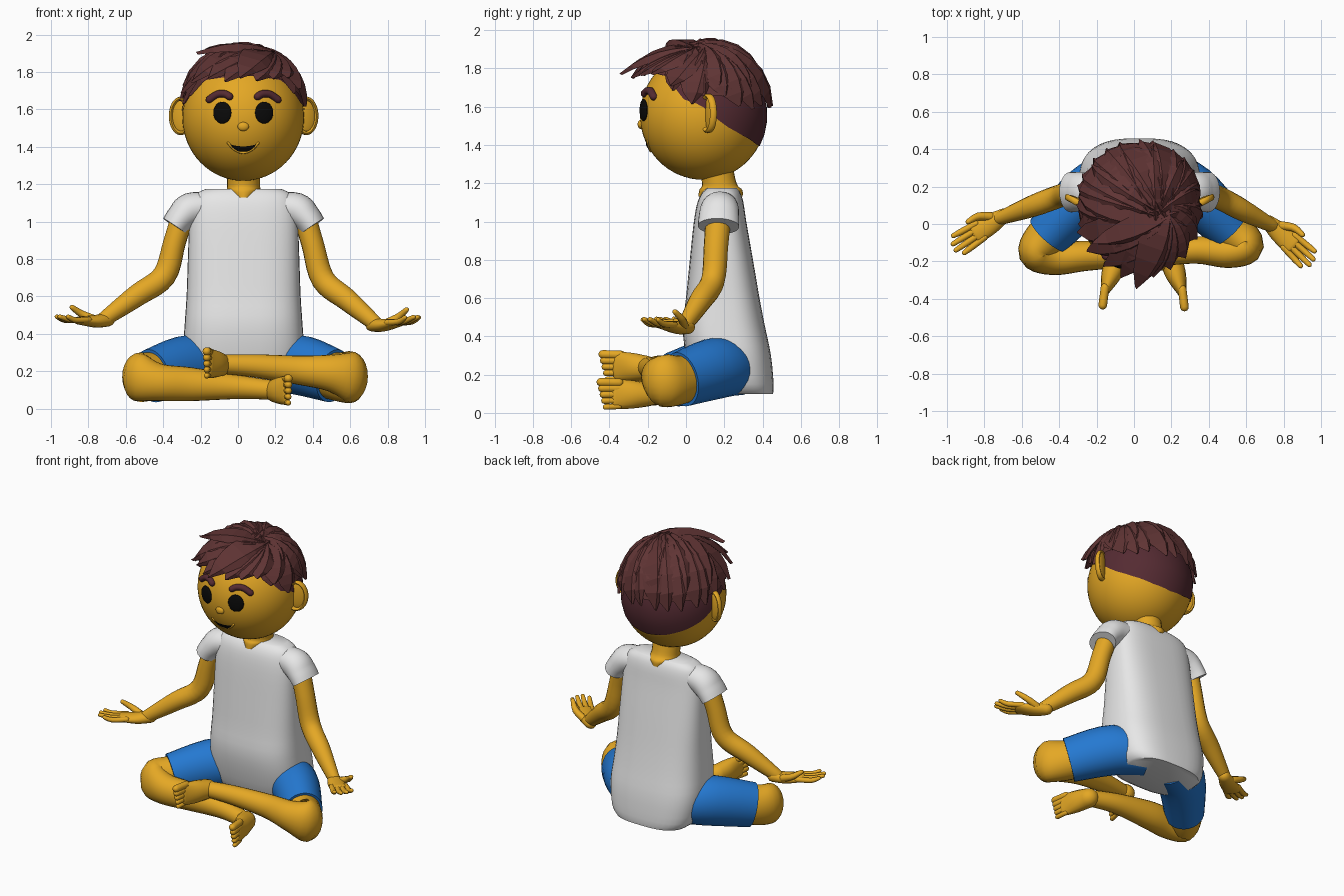
import bpy, bmesh, math, random
from mathutils import Vector as V, Matrix

random.seed(4)
if "Cube" in bpy.data.objects:
    bpy.data.objects.remove(bpy.data.objects["Cube"])


def material(name, r, g, b):
    m = bpy.data.materials.new(name)
    m.use_nodes = True
    m.diffuse_color = (r, g, b, 1)
    m.node_tree.nodes["Principled BSDF"].inputs["Base Color"].default_value = (r, g, b, 1)
    return m


SKIN = material("skin", 0.78, 0.39, 0.018)
SHIRT = material("white_cotton", 0.8, 0.8, 0.8)
SHORTS = material("blue_cloth", 0.018, 0.19, 0.64)
HAIR = material("brown_hair", 0.115, 0.034, 0.034)
SHAVED = material("short_dark_hair", 0.09, 0.024, 0.032)
BLACK = material("black", 0.003, 0.003, 0.003)


def finish(name, bm, mat, angle=50):
    bmesh.ops.recalc_face_normals(bm, faces=bm.faces)
    me = bpy.data.meshes.new(name)
    bm.to_mesh(me)
    bm.free()
    me.materials.append(mat)
    if angle:
        me.shade_smooth()
        me.set_sharp_from_angle(angle=math.radians(angle))
    ob = bpy.data.objects.new(name, me)
    bpy.context.collection.objects.link(ob)


def spline(keys, k):
    """Smooth list of (x, y, z, a, b) stations through the keys."""
    out = []
    for i in range(len(keys) - 1):
        p = [V(keys[min(max(j, 0), len(keys) - 1)]) for j in range(i - 1, i + 3)]
        for s in range(k):
            t = s / k
            out.append(p[1] + t / 2 * (p[2] - p[0]) + t * t / 2 * (2 * p[0] - 5 * p[1] + 4 * p[2] - p[3])
                       + t ** 3 / 2 * (3 * p[1] - p[0] - 3 * p[2] + p[3]))
    return out + [V(keys[-1])]


def tube(bm, keys, ref=(0, 0, 1), n=16, k=5, power=2, rounded=True, axis=None):
    """Loft ellipses: a is the half width across, b the half width toward ref."""
    st = spline(keys, k)
    pos = [V(s[:3]) for s in st]
    rings = []
    for i, s in enumerate(st):
        t = axis or (pos[min(i + 1, len(st) - 1)] - pos[max(i - 1, 0)]).normalized()
        side = V(ref).cross(t).normalized()
        up = t.cross(side)
        end = -1 if i == 0 else 1 if i == len(st) - 1 else 0
        steps = [(0, 1)]
        if end and rounded:
            steps += [(math.sin(q), math.cos(q)) for q in (0.5, 0.95, 1.35)]
        if end < 0:
            steps.reverse()
        for push, shrink in steps:
            c = pos[i] + t * end * push * min(s[3], s[4])
            ring = []
            for j in range(n):
                u, w = math.cos(math.tau * j / n), math.sin(math.tau * j / n)
                u, w = (math.copysign(abs(q) ** (2 / power), q) for q in (u, w))
                ring.append(bm.verts.new(c + shrink * (side * u * s[3] + up * w * s[4])))
            rings.append(ring)
    for r, q in zip(rings, rings[1:]):
        for j in range(n):
            bm.faces.new((r[j], r[j - 1], q[j - 1], q[j]))
    bm.faces.new(rings[0])
    bm.faces.new(rings[-1])


def ball(bm, loc, scale, turn=0, seg=24):
    m = Matrix.Translation(loc) @ Matrix.Rotation(turn, 4, "Z") @ Matrix.Diagonal((*scale, 1))
    bmesh.ops.create_uvsphere(bm, u_segments=seg, v_segments=seg * 2 // 3, radius=1, matrix=m)


def part(name, mat, keys, **kw):
    bm = bmesh.new()
    tube(bm, keys, **kw)
    finish(name, bm, mat)


# Torso and neck
part("shirt_body", SHIRT, [
    (.03, .28, .1, .25, .175), (.03, .25, .15, .295, .208), (.03, .222, .3, .322, .222),
    (.03, .198, .45, .315, .215), (.03, .192, .6, .305, .192), (.03, .185, .8, .298, .165),
    (.03, .178, 1.0, .29, .137), (.03, .18, 1.1, .275, .12), (.03, .184, 1.15, .25, .1),
    (.03, .187, 1.175, .2, .078)], ref=(0, 1, 0), n=40, k=3, power=2.9, rounded=False, axis=V((0, 0, 1)))
part("neck", SKIN, [(.03, .18, 1.13, .06, .116), (.03, .182, 1.165, .088, .112),
                    (.03, .174, 1.2, .088, .09), (.03, .15, 1.32, .09, .09)],
     ref=(0, 1, 0), n=24, rounded=False, axis=V((0, 0, 1)))

# Head, ears and nose
HEAD, HEAD_R = V((.028, .09, 1.555)), V((.325, .33, .337))


def face_point(x, z, lift=0):
    dx, dz = (x - HEAD.x) / HEAD_R.x, (z - HEAD.z) / HEAD_R.z
    return V((x, HEAD.y - HEAD_R.y * math.sqrt(1 - dx * dx - dz * dz) - lift, z))


bm = bmesh.new()
ball(bm, HEAD, HEAD_R, seg=48)
finish("head", bm, SKIN)
for side, label in ((-1, "right"), (1, "left")):
    bm = bmesh.new()
    c, turn = V((.03 + side * .335, .125, 1.565)), side * .45
    ball(bm, c, (.062, .017, .092), turn)
    rim = []
    for i in range(13):
        q = -2.2 + 4.4 * i / 12
        x = .06 * math.cos(q) * side
        rim.append((c.x + x * math.cos(turn), c.y + x * math.sin(turn) - .008,
                    c.z + .092 * math.sin(q), .011, .018))
    tube(bm, rim, ref=(0, 1, 0), n=8, k=2)
    finish(label + "_ear", bm, SKIN)
    # Eyes and eyebrows
    bm = bmesh.new()
    ex = .028 + side * .112
    ball(bm, face_point(ex, 1.582, .003), (.051, .014, .058), side * .33)
    finish(label + "_eye", bm, BLACK)
    arch = [(.075, 1.668), (.1, 1.682), (.14, 1.68), (.183, 1.652)]
    part(label + "_eyebrow", SHAVED,
         [(*face_point(.03 + side * x, z, .004), .02, .021) for x, z in arch], ref=(0, 1, 0), n=10)
bm = bmesh.new()
ball(bm, face_point(.028, 1.508), (.03, .016, .024))
finish("nose", bm, SKIN)

# Mouth plate and smiling lip
bm = bmesh.new()
cols = []
for i in range(17):
    t = i / 8 - 1
    x, top = .028 + .068 * t, 1.402 + .01 * t * t
    cols.append([bm.verts.new(face_point(x, top - d * (1 - t ** 4) - .001 * d, .006)) for d in (0, .014, .028)])
for a, b in zip(cols, cols[1:]):
    for j in (0, 1):
        bm.faces.new((a[j], b[j], b[j + 1], a[j + 1]))
finish("mouth", bm, BLACK)
part("lower_lip", SKIN, [(*face_point(.028 + .08 * t, 1.368 + .052 * t * t), .007, .007)
                         for t in (-1, -.6, 0, .6, 1)], ref=(0, 1, 0), n=8)

# Hair shells following a hairline given as (azimuth from front, elevation) in degrees
SCALP, SCALP_R = V((.028, .105, 1.575)), V((.333, .335, .35))


def line_at(line, a):
    a = abs((a + 180) % 360 - 180)
    for (a0, e0), (a1, e1) in zip(line, line[1:]):
        if a <= a1:
            return e0 + (e1 - e0) * (a - a0) / (a1 - a0)


def direction(a, e):
    a, e = math.radians(a), math.radians(e)
    return V((math.sin(a) * math.cos(e), -math.cos(a) * math.cos(e), math.sin(e)))


def shell(name, center, radii, line, mat):
    bm = bmesh.new()
    rows = []
    for a in range(0, 360, 6):
        e = line_at(line, a)
        rows.append([bm.verts.new(center + direction(a, e + (89.5 - e) * j / 10) * radii) for j in range(11)])
    for i, r in enumerate(rows):
        for j in range(10):
            bm.faces.new((rows[i - 1][j], r[j], r[j + 1], rows[i - 1][j + 1]))
    finish(name, bm, mat)


shell("shaved_hair", HEAD, HEAD_R * 1.015,
      [(0, 42), (50, 36), (72, 14), (88, 9), (98, 0), (112, -10), (130, -18), (155, -26), (180, -29)], SHAVED)
shell("hair_base", SCALP, SCALP_R, [(0, 36), (45, 33), (75, 14), (180, 12)], HAIR)


def lock(bm, whorl, tip, width, thick):
    """Tapered faceted blade that follows the scalp from the whorl to a tip."""
    d0 = whorl.normalized()
    d1 = V([(tip[i] - SCALP[i]) / SCALP_R[i] for i in range(3)])
    reach, d1 = d1.length, d1.normalized()
    n, path = 6, []
    for i in range(n + 1):
        t = i / n
        d = d0.slerp(d1, t)
        path.append((SCALP + d * SCALP_R * (1 + (reach - 1) * t * t + .04 * math.sin(math.pi * t)), d))
    rings = []
    for i, (p, d) in enumerate(path):
        tan = (path[min(i + 1, n)][0] - path[max(i - 1, 0)][0]).normalized()
        w = tan.cross(d).normalized() * width * max(.06, math.sin(math.pi * (.12 + .88 * i / n)) ** .6)
        h = d * thick * (1 - .7 * i / n)
        rings.append([bm.verts.new(q) for q in (p - w - h * .8, p - w * .5 + h, p + w - h * .5, p - h)])
    for r, q in zip(rings, rings[1:]):
        for j in range(4):
            bm.faces.new((r[j - 1], r[j], q[j], q[j - 1]))
    bm.faces.new(rings[0])
    bm.faces.new(rings[-1])


def crown(spread):
    return V((.4 + random.uniform(-spread, spread), -.15 + random.uniform(-spread, spread), .9))


bm = bmesh.new()
for a in range(60, 304, 15):
    e = line_at([(0, 24), (60, 20), (76, 6), (92, 14), (110, 6), (180, 4)], a) + random.uniform(-4, 5)
    tip = SCALP + direction(a + random.uniform(-3, 3), e) * SCALP_R * 1.025
    lock(bm, crown(.15), tip, random.uniform(.08, .105), .026)
for a in range(70, 300, 32):
    tip = SCALP + direction(a, random.uniform(18, 32)) * SCALP_R * 1.05
    lock(bm, crown(.1), tip, .1, .03)
finish("hair_locks", bm, HAIR, 0)
# Swept fringe
bm = bmesh.new()
for tip in ((-.3, -.04, 1.69), (-.25, -.14, 1.745), (-.16, -.22, 1.765), (-.07, -.28, 1.75), (.01, -.34, 1.77),
            (.1, -.28, 1.755), (.19, -.24, 1.765), (.27, -.18, 1.77), (.33, -.08, 1.71)):
    lock(bm, crown(.08), V(tip), .095, .03)
lock(bm, crown(0), V((-.22, -.1, 1.9)), .07, .035)
finish("hair_fringe", bm, HAIR, 0)


# Arms with open upturned hands
def hand(bm, wrist, f, out):
    def at(a, b, c, r, s):
        return (*(wrist + f * a + out * b + V((0, 0, c))), r, s)
    tube(bm, [at(-.03, 0, 0, .038, .036), at(.05, 0, -.008, .054, .034), at(.15, 0, -.004, .058, .022)])
    for i in range(4):
        b = -.043 + .029 * i
        tip = (.27, .3, .295, .27)[i]
        tube(bm, [at(.12, b, 0, .017, .017), at(.21, b * 1.15, -.002, .017, .016),
                  at(tip - .012, b * 1.25, .016, .013, .012)], n=10, k=3)
    tube(bm, [at(.03, .03, 0, .024, .024), at(.09, .07, .03, .021, .02), at(.15, .075, .066, .014, .014)], n=10, k=3)


for label, side, shoulder, elbow, wrist, f in (
        ("right", -1, V((-.28, .175, 1.08)), V((-.395, .15, .71)), V((-.72, .03, .475)), V((-.84, -.54, .0))),
        ("left", 1, V((.34, .175, 1.08)), V((.455, .14, .69)), V((.74, -.01, .45)), V((.73, -.68, .08)))):
    bm = bmesh.new()
    mid, fore = shoulder.lerp(elbow, .5), elbow.lerp(wrist, .45)
    tube(bm, [(*shoulder, .062, .068), (*mid, .06, .064), (*elbow, .064, .062),
              (*fore, .06, .058), (*wrist, .04, .036)], ref=(0, 1, .2))
    hand(bm, wrist, f, V((-f.y * side, f.x * side, 0)))
    finish(label + "_arm", bm, SKIN)
    x = .03 + side * .2
    part(label + "_sleeve", SHIRT, [(x - side * .04, .182, 1.085, .07, .085), (x + side * .08, .176, 1.065, .09, .1),
                                    (x + side * .135, .172, 1.02, .08, .106), (x + side * .168, .17, .975, .074, .108)],
         ref=(0, 1, 0), n=24, rounded=False)

# Crossed legs, shorts and feet
legs = (
    ("right", [(-.06, .28, .21, .14, .12), (-.25, .16, .235, .15, .16), (-.46, -.06, .175, .125, .145)],
     [(-.525, -.155, .165, .092, .13), (-.42, -.185, .14, .088, .1), (-.25, -.17, .13, .08, .09),
      (0, -.17, .115, .062, .064), (.18, -.2, .1, .052, .052)], (.2, -.2, .095), (.258, -.37, .098)),
    ("left", [(.12, .28, .21, .14, .12), (.31, .17, .235, .15, .16), (.51, -.025, .175, .125, .145)],
     [(.6, -.115, .17, .095, .138), (.5, -.15, .19, .085, .1), (.33, -.14, .205, .072, .078),
      (.1, -.17, .228, .06, .062), (-.07, -.2, .237, .052, .052)], (-.095, -.2, .235), (-.155, -.36, .243)))
for label, cloth, shin, heel, toes in legs:
    part(label + "_shorts_leg", SHORTS, cloth, n=28, rounded=False)
    part(label + "_leg", SKIN, [(*cloth[1][:3], .1, .11), (*cloth[2][:3], .112, .128)] + shin, n=24, k=6)
    bm = bmesh.new()
    h, t = V(heel), V(toes)
    tube(bm, [(*h, .062, .062), (*h.lerp(t, .5), .052, .074), (*t, .024, .078)])
    for i in range(5):
        z = -.064 + .031 * i
        r = .015 + .002 * i
        tube(bm, [(t.x, t.y + .02, t.z + z, r, r),
                  (t.x + .2 * (t.x - h.x), t.y - .05 - .006 * i, t.z + z * 1.05, r, r)], n=10, k=3)
    finish(label + "_foot", bm, SKIN)
